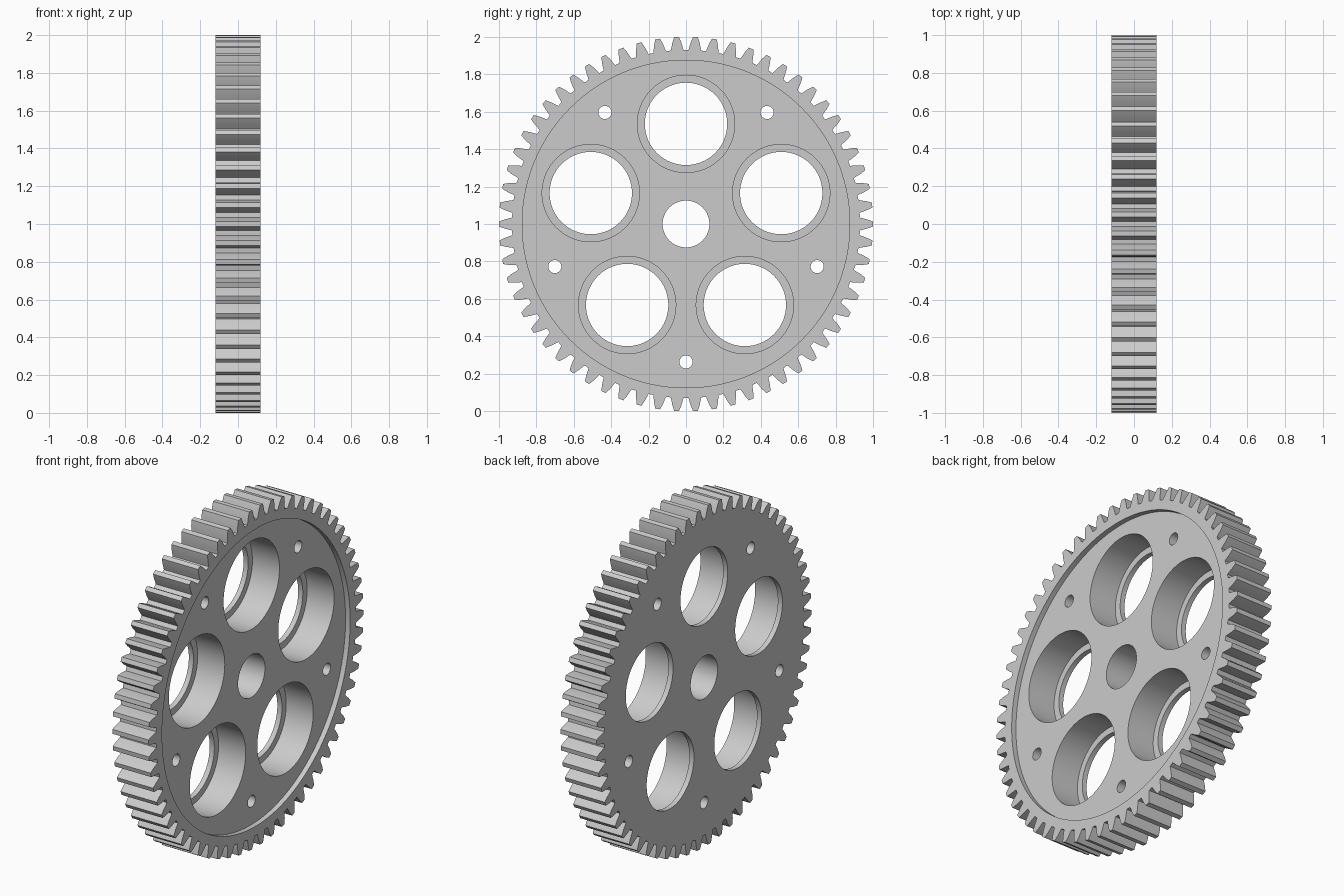
import bpy
import bmesh
from math import pi, cos, sin, radians
from mathutils import Matrix

HALF = 0.118            # half the gear width along x
TEETH = 62
RECESS_X = HALF - 0.03  # floor of the shallow face recess
LIP_X = -HALF + 0.03    # seat of the stepped holes

old = bpy.data.objects.get("Cube")
if old:
    bpy.data.objects.remove(old, do_unlink=True)

steel = bpy.data.materials.new("light grey steel")
steel.use_nodes = True
grey = (0.6, 0.6, 0.6, 1)
steel.diffuse_color = grey
steel.node_tree.nodes["Principled BSDF"].inputs["Base Color"].default_value = grey


def add_object(name, bm):
    bmesh.ops.recalc_face_normals(bm, faces=bm.faces)
    mesh = bpy.data.meshes.new(name)
    bm.to_mesh(mesh)
    bm.free()
    mesh.materials.append(steel)
    obj = bpy.data.objects.new(name, mesh)
    bpy.context.collection.objects.link(obj)
    return obj


# Toothed blank: one tooth profile repeated round the axle, then extruded
tooth = [(0.930, -0.037), (0.948, -0.031), (0.969, -0.0253), (1.0, -0.013)]
tooth += [(r, -a) for r, a in reversed(tooth)]
bm = bmesh.new()
outline = []
for i in range(TEETH):
    centre = 2 * pi * i / TEETH
    for r, a in tooth:
        outline.append(bm.verts.new((-HALF, r * cos(centre + a), 1 + r * sin(centre + a))))
disc = bm.faces.new(outline)
side = bmesh.ops.extrude_face_region(bm, geom=[disc])["geom"]
bmesh.ops.translate(bm, vec=(2 * HALF, 0, 0),
                    verts=[v for v in side if isinstance(v, bmesh.types.BMVert)])
gear = add_object("gear_wheel", bm)


def cut(name, radius, x0, x1, ring=0, start=0, count=1, segments=96):
    """Cut a ring of round holes running from x0 to x1."""
    bm = bmesh.new()
    for i in range(count):
        a = radians(start) + 2 * pi * i / count
        place = Matrix.Translation(((x0 + x1) / 2, ring * cos(a), 1 + ring * sin(a)))
        bmesh.ops.create_cone(bm, cap_ends=True, segments=segments, radius1=radius,
                              radius2=radius, depth=x1 - x0,
                              matrix=place @ Matrix.Rotation(pi / 2, 4, "Y"))
    cutter = add_object(name, bm)
    cutter.hide_render = True
    mod = gear.modifiers.new(name, "BOOLEAN")
    mod.operation = "DIFFERENCE"
    mod.solver = "EXACT"
    mod.object = cutter
    bpy.ops.object.modifier_apply(modifier=mod.name)
    bpy.data.objects.remove(cutter, do_unlink=True)


bpy.ops.object.select_all(action="DESELECT")
bpy.context.view_layer.objects.active = gear
gear.select_set(True)

# Face recess, axle bore, stepped lightening holes and bolt holes
cut("face_recess", 0.875, RECESS_X, 1, segments=160)
cut("axle_bore", 0.125, -1, 1)
cut("counterbores", 0.26, LIP_X, 1, ring=0.535, start=90, count=5)
cut("lightening_holes", 0.22, -1, 1, ring=0.535, start=90, count=5)
cut("bolt_holes", 0.035, -1, 1, ring=0.737, start=-90, count=5, segments=48)

bpy.ops.object.shade_smooth_by_angle(angle=radians(20))
